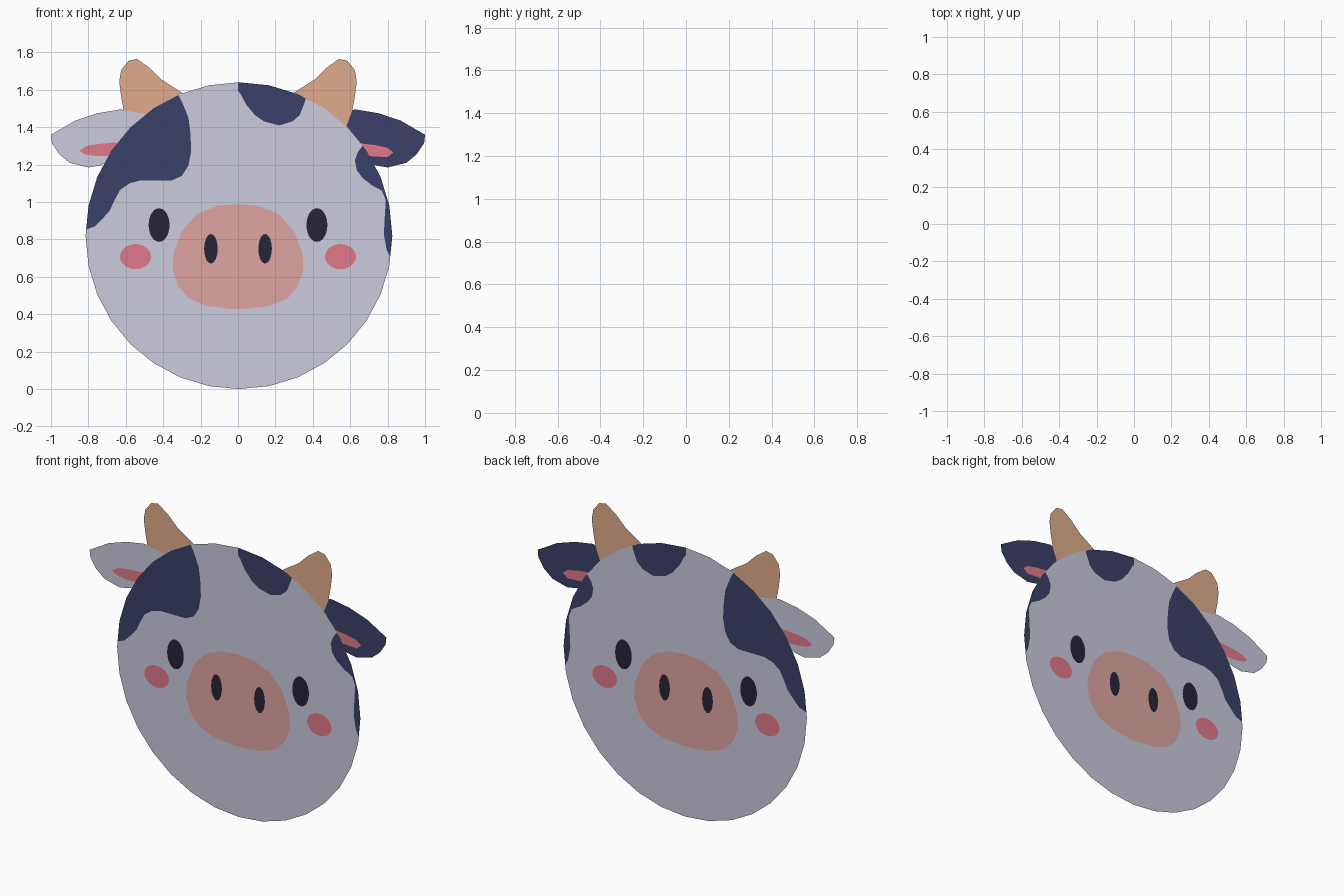
import bpy, math
from mathutils import Vector
from mathutils.geometry import delaunay_2d_cdt

if "Cube" in bpy.data.objects:
    bpy.data.objects.remove(bpy.data.objects["Cube"])

# The model is a flat, single-sheet cow face in the plane y = 0.
# Outlines are (x, z); overlapping outlines are cut into one clean layer.


def material(name, rgb):
    m = bpy.data.materials.new(name)
    m.diffuse_color = (*rgb, 1)
    m.use_nodes = True
    m.node_tree.nodes["Principled BSDF"].inputs["Base Color"].default_value = m.diffuse_color
    return m


WHITE = material("lavender_white", (0.60, 0.595, 0.73))
NAVY = material("navy", (0.043, 0.053, 0.14))
HORN = material("tan", (0.746, 0.41, 0.26))
MUZZLE = material("muzzle_pink", (0.73, 0.38, 0.36))
PINK = material("rose", (0.755, 0.19, 0.255))
DARK = material("near_black", (0.02, 0.018, 0.04))


def oval(cx, cz, rx, rz, n=24):
    return [(cx + rx * math.cos(2 * math.pi * i / n),
             cz + rz * math.sin(2 * math.pi * i / n)) for i in range(n)]


def mirror(pts):
    return [(-x, z) for x, z in reversed(pts)]


def contains(poly, p):
    inside = False
    for (x1, z1), (x2, z2) in zip(poly, poly[1:] + poly[:1]):
        if (z1 > p[1]) != (z2 > p[1]) and p[0] < x1 + (p[1] - z1) * (x2 - x1) / (z2 - z1):
            inside = not inside
    return inside


horn = [(.30, 1.59), (.41, 1.66), (.47, 1.72), (.54, 1.77), (.585, 1.76), (.625, 1.71),
        (.635, 1.65), (.625, 1.57), (.61, 1.49), (.58, 1.41), (.50, 1.40), (.28, 1.55)]
ear = [(.49, 1.475), (.63, 1.50), (.75, 1.48), (.87, 1.44), (1.0, 1.365), (.995, 1.32),
       (.955, 1.26), (.90, 1.215), (.80, 1.19), (.74, 1.20), (.62, 1.25), (.50, 1.30)]
inner_ear_right = [(.64, 1.32), (.73, 1.31), (.80, 1.295), (.83, 1.27), (.80, 1.245),
                   (.71, 1.25), (.64, 1.26)]
inner_ear_left = [(-.85, 1.28), (-.81, 1.305), (-.75, 1.315), (-.63, 1.325),
                  (-.60, 1.25), (-.76, 1.25), (-.82, 1.26)]
head = oval(.005, .825, .82, .82, 32)
patch_left = [(-.32, 1.58), (-.295, 1.53), (-.265, 1.455), (-.255, 1.38), (-.25, 1.28),
              (-.265, 1.20), (-.30, 1.145), (-.355, 1.12), (-.445, 1.12), (-.525, 1.12),
              (-.58, 1.105), (-.63, 1.07), (-.66, 1.015), (-.685, .96), (-.725, .915),
              (-.765, .875), (-.82, .855), (-.95, .85), (-.95, 1.3), (-.6, 1.7), (-.34, 1.64)]
patch_top = [(0, 1.60), (.015, 1.58), (.045, 1.525), (.09, 1.47), (.14, 1.435), (.22, 1.415),
             (.29, 1.435), (.33, 1.47), (.35, 1.52), (.365, 1.565), (.37, 1.7), (0, 1.7)]
patch_right = [(.67, 1.31), (.64, 1.27), (.625, 1.23), (.635, 1.175), (.665, 1.135),
               (.715, 1.095), (.77, 1.065), (.79, 1.015), (.785, .935), (.78, .83),
               (.795, .75), (.82, .70), (.9, .7), (.9, 1.31)]
half = [(.035, .433), (.17, .45), (.265, .49), (.32, .555), (.35, .64), (.345, .73),
        (.30, .85), (.22, .94), (.11, .985)]
muzzle = half + [(0, .995)] + mirror(half)

# Painter's order: name, outline, colour, clipped to the head
parts = [
    ("horn_left", mirror(horn), HORN, False),
    ("ear_left", mirror(ear), WHITE, False),
    ("inner_ear_left", inner_ear_left, PINK, False),
    ("ear_right", ear, NAVY, False),
    ("inner_ear_right", inner_ear_right, PINK, False),
    ("horn_right", horn, HORN, False),
    ("head", head, WHITE, False),
    ("patch_left", patch_left, NAVY, True),
    ("patch_top", patch_top, NAVY, True),
    ("patch_right", patch_right, NAVY, True),
    ("muzzle", muzzle, MUZZLE, True),
]
for side, sx in (("left", -1), ("right", 1)):
    parts += [
        ("eye_" + side, oval(sx * .422, .882, .056, .09), DARK, True),
        ("nostril_" + side, oval(sx * .145, .755, .036, .079), DARK, True),
        ("cheek_" + side, oval(sx * .548, .713, .083, .067), PINK, True),
    ]

# Cut all outlines against each other
coords, edges = [], []
for _, outline, _, _ in parts:
    base, n = len(coords), len(outline)
    coords += [Vector(p) for p in outline]
    edges += [(base + i, base + (i + 1) % n) for i in range(n)]
verts, _, tris, *_ = delaunay_2d_cdt(coords, edges, [], 0, 1e-5)

# Give every piece to the topmost part that covers it
owned = {name: [] for name, *_ in parts}
for tri in tris:
    c = sum((verts[i] for i in tri), Vector((0, 0))) / len(tri)
    in_head = contains(head, c)
    for name, outline, _, clipped in reversed(parts):
        if (in_head or not clipped) and contains(outline, c):
            owned[name].append(tri)
            break

# Build one flat object per part, facing the front
for name, _, mat, _ in parts:
    used = sorted({i for t in owned[name] for i in t})
    index = {v: k for k, v in enumerate(used)}
    mesh = bpy.data.meshes.new(name)
    mesh.from_pydata([(verts[i].x, 0, verts[i].y - .005) for i in used], [],
                     [[index[i] for i in t] for t in owned[name]])
    mesh.materials.append(mat)
    mesh.update()
    bpy.context.collection.objects.link(bpy.data.objects.new(name, mesh))
